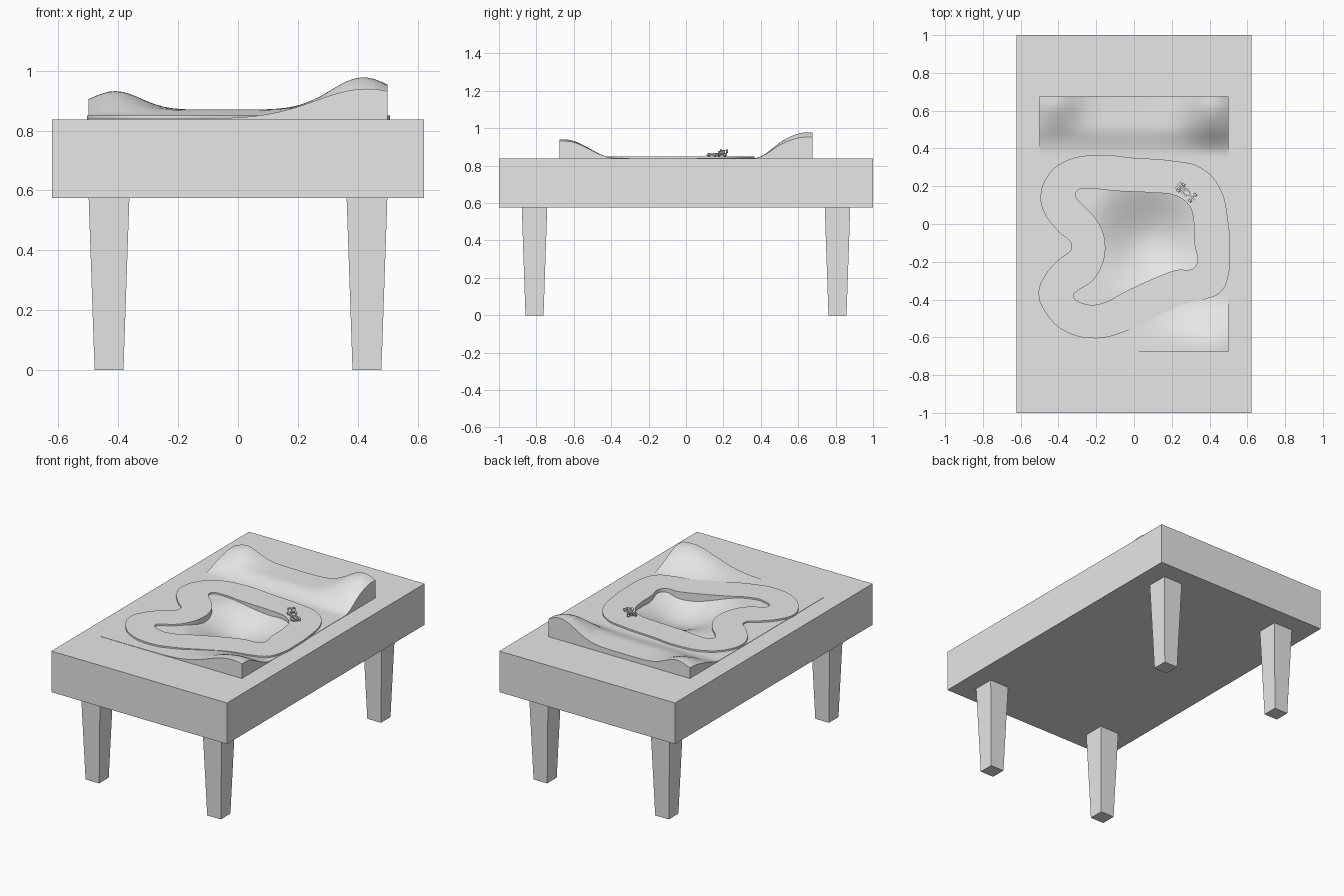
import bpy, bmesh, math
from mathutils import Matrix, Vector

if "Cube" in bpy.data.objects:
    bpy.data.objects.remove(bpy.data.objects["Cube"], do_unlink=True)

grey = bpy.data.materials.new("plain_grey")
grey.use_nodes = True
grey.diffuse_color = (0.8, 0.8, 0.8, 1)
grey.node_tree.nodes["Principled BSDF"].inputs["Base Color"].default_value = (0.8, 0.8, 0.8, 1)

TABLE_TOP = 0.838
TABLE_BOTTOM = 0.575
ROAD = 0.85


def finish(name, bm, smooth=False):
    """Turn a bmesh into a named grey object."""
    bmesh.ops.recalc_face_normals(bm, faces=bm.faces)
    mesh = bpy.data.meshes.new(name)
    bm.to_mesh(mesh)
    bm.free()
    mesh.materials.append(grey)
    obj = bpy.data.objects.new(name, mesh)
    bpy.context.collection.objects.link(obj)
    if smooth:
        bpy.ops.object.select_all(action="DESELECT")
        obj.select_set(True)
        bpy.context.view_layer.objects.active = obj
        bpy.ops.object.shade_smooth_by_angle(angle=math.radians(40))
    return obj


def add_box(bm, size, centre):
    matrix = Matrix.Translation(centre) @ Matrix.Diagonal((*size, 1))
    return bmesh.ops.create_cube(bm, size=1, matrix=matrix)["verts"]


# Table slab with a rectangular recess that holds the landscape
bm = bmesh.new()
height = TABLE_TOP - TABLE_BOTTOM
add_box(bm, (1.244, 2, height), (0, 0, TABLE_BOTTOM + height / 2))
top = max(bm.faces, key=lambda f: f.calc_center_median().z)
bmesh.ops.inset_region(bm, faces=[top], thickness=0.1)
for v in top.verts:
    v.co.x = math.copysign(0.495, v.co.x)
    v.co.y = math.copysign(0.67, v.co.y)
floor = bmesh.ops.extrude_discrete_faces(bm, faces=[top])["faces"][0]
bmesh.ops.translate(bm, verts=floor.verts, vec=(0, 0, -0.18))
finish("table_slab", bm)

# Tapered legs
for side, x in (("left", 0.431), ("right", -0.431)):
    for end, y in (("front", -0.81), ("back", 0.81)):
        bm = bmesh.new()
        for v in add_box(bm, (0.136, 0.136, TABLE_BOTTOM), (0, 0, TABLE_BOTTOM / 2)):
            if v.co.z < 0.1:
                v.co.x *= 0.71
                v.co.y *= 0.71
        bmesh.ops.translate(bm, verts=bm.verts, vec=(x, y, 0))
        finish(f"{end}_{side}_leg", bm)


# Landscape: hills at the two ends and a hollow inside the track
def ease(start, stop, value):
    t = min(max((value - start) / (stop - start), 0), 1)
    return t * t * (3 - 2 * t)


def bell(value, centre, width):
    return math.exp(-((value - centre) / width) ** 2)


def ground(x, y):
    z = TABLE_TOP + 0.002
    z += 0.03 * ease(0.37, 0.52, y)
    z += 0.108 * bell(x, 0.42, 0.155) * ease(0.36, 0.64, y)
    z += 0.062 * bell(x, -0.41, 0.12) * ease(0.44, 0.65, y)
    z += 0.1 * bell(x, 0.43, 0.24) * ease(-0.38, -0.645, y)
    z -= 0.1 * ease(1, 0, math.hypot((x - 0.08) / 0.36, (y + 0.08) / 0.36))
    return z


bm = bmesh.new()
bmesh.ops.create_grid(bm, x_segments=44, y_segments=60, size=1,
                      matrix=Matrix.Diagonal((0.5, 0.675, 1, 1)))
for v in bm.verts:
    v.co.z = ground(v.co.x, v.co.y)
rim = [e for e in bm.edges if e.is_boundary]
skirt = bmesh.ops.extrude_edge_only(bm, edges=rim)["geom"]
for v in skirt:
    if isinstance(v, bmesh.types.BMVert):
        v.co.z = TABLE_TOP - 0.01
finish("landscape", bm, smooth=True)

# Race track: outer and inner outlines filled as one flat ring
outer = [(-.2, .365), (0, .35), (.2, .335), (.35, .3), (.45, .2), (.5, 0), (.507, -.12),
         (.5, -.27), (.46, -.36), (.37, -.4), (.25, -.43), (.1, -.5), (-.05, -.57),
         (-.2, -.605), (-.36, -.57), (-.46, -.48), (-.505, -.37), (-.47, -.27), (-.4, -.19),
         (-.33, -.12), (-.4, -.04), (-.47, .05), (-.495, .14), (-.46, .25), (-.37, .33)]
inner = [(-.25, .187), (-.1, .175), (.1, .165), (.22, .15), (.29, .1), (.315, .02),
         (.32, -.1), (.325, -.225), (.22, -.245), (.1, -.29), (-.05, -.36), (-.17, -.42),
         (-.25, -.425), (-.32, -.38), (-.3, -.355), (-.23, -.31), (-.17, -.22), (-.152, -.12),
         (-.17, -.03), (-.22, .05), (-.29, .12), (-.31, .155), (-.295, .18)]
curve = bpy.data.curves.new("track_outline", "CURVE")
curve.dimensions = "2D"
curve.fill_mode = "BOTH"
curve.resolution_u = 6
curve.extrude = 0.035
for outline in (outer, inner):
    spline = curve.splines.new("BEZIER")
    spline.bezier_points.add(len(outline) - 1)
    spline.use_cyclic_u = True
    for point, (x, y) in zip(spline.bezier_points, outline):
        point.co = (x, y, 0)
        point.handle_left_type = point.handle_right_type = "AUTO"
source = bpy.data.objects.new("track_outline", curve)
bpy.context.collection.objects.link(source)
bpy.context.view_layer.update()
evaluated = source.evaluated_get(bpy.context.evaluated_depsgraph_get())
ring = bpy.data.meshes.new_from_object(evaluated)
bm = bmesh.new()
bm.from_mesh(ring)
bpy.data.objects.remove(source, do_unlink=True)
bpy.data.meshes.remove(ring)
bmesh.ops.remove_doubles(bm, verts=bm.verts, dist=0.0001)
bmesh.ops.translate(bm, verts=bm.verts, vec=(0, 0, ROAD - 0.035))
finish("race_track", bm, smooth=True)

# Small open-wheel race car, built nose along +x and then placed on the track
place = Matrix.Translation((0.28, 0.165, ROAD)) @ Matrix.Rotation(math.radians(-41), 4, "Z")


def car_part(name, boxes):
    bm = bmesh.new()
    for size, centre in boxes:
        add_box(bm, size, centre)
    bm.transform(place)
    return finish(name, bm)


car_part("car_body", [((0.06, 0.022, 0.012), (-0.015, 0, 0.012)),
                      ((0.05, 0.01, 0.008), (0.038, 0, 0.01)),
                      ((0.03, 0.01, 0.01), (-0.03, 0, 0.022)),
                      ((0.045, 0.036, 0.006), (-0.012, 0, 0.007))])
car_part("car_front_wing", [((0.012, 0.046, 0.003), (0.06, 0, 0.006))])
car_part("car_rear_wing", [((0.014, 0.042, 0.004), (-0.058, 0, 0.032))]
         + [((0.016, 0.002, 0.018), (-0.058, s * 0.021, 0.026)) for s in (-1, 1)]
         + [((0.02, 0.004, 0.02), (-0.052, 0, 0.022))])
for end, x in (("front", 0.04), ("rear", -0.042)):
    car_part(f"car_{end}_axle", [((0.003, 0.04, 0.003), (x, 0, 0.009))])
    for side, y in (("left", 0.022), ("right", -0.022)):
        bm = bmesh.new()
        bmesh.ops.create_cone(bm, cap_ends=True, segments=14, radius1=0.009, radius2=0.009,
                              depth=0.011, matrix=Matrix.Rotation(math.pi / 2, 4, "X"))
        bmesh.ops.translate(bm, verts=bm.verts, vec=Vector((x, y, 0.009)))
        bm.transform(place)
        finish(f"car_{end}_{side}_wheel", bm, smooth=True)
